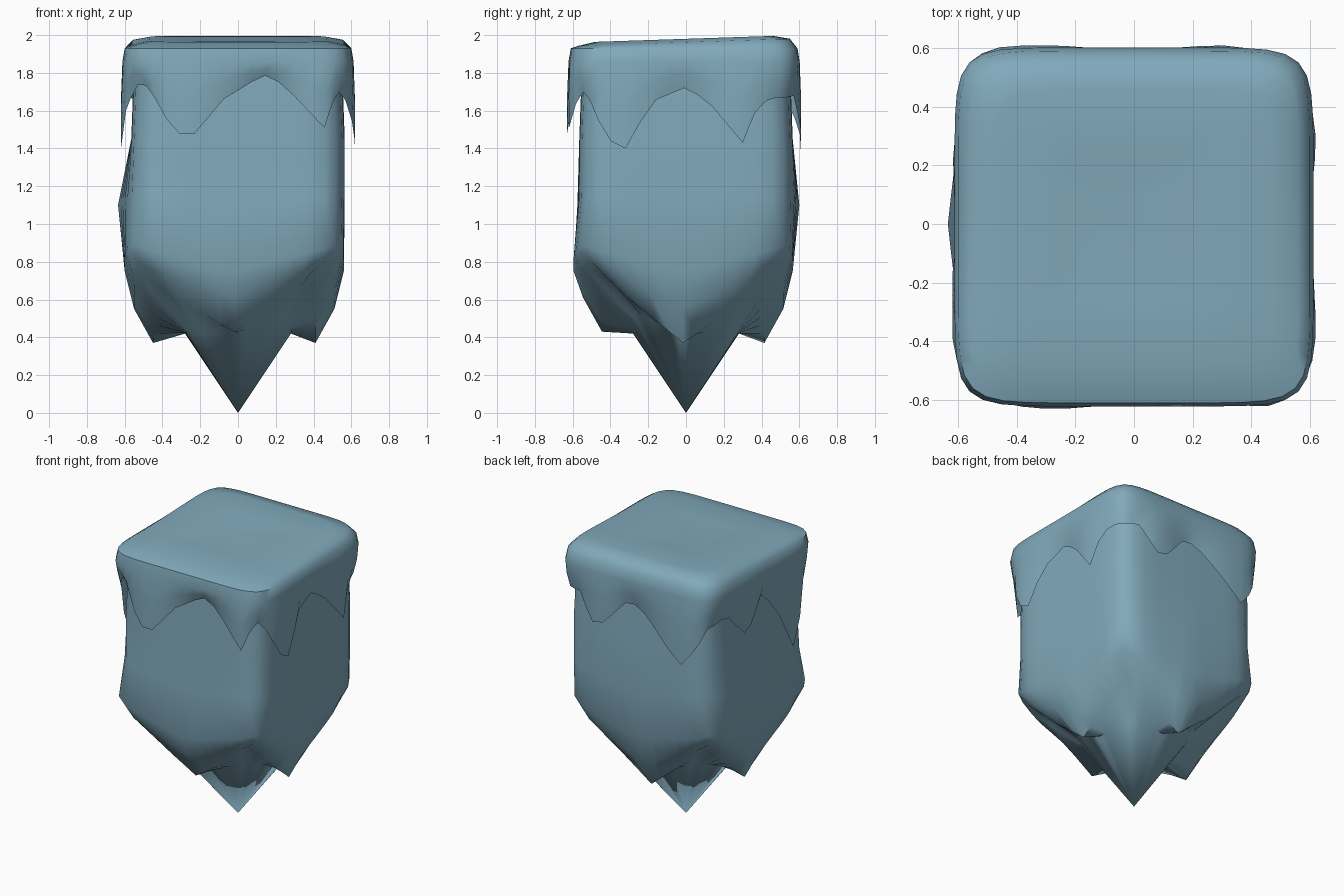
import bpy, bmesh
from mathutils import Vector

cube = bpy.data.objects.get("Cube")
if cube:
    bpy.data.objects.remove(cube, do_unlink=True)

ice = bpy.data.materials.new("ice blue")
ice.use_nodes = True
color = (0.22, 0.40, 0.50, 1)
ice.diffuse_color = color
ice.node_tree.nodes["Principled BSDF"].inputs["Base Color"].default_value = color

# Sides in order: front, left (+x), back, right (-x)
NORMALS = [Vector((0, -1)), Vector((1, 0)), Vector((0, 1)), Vector((-1, 0))]
TANGENTS = [Vector((1, 0)), Vector((0, 1)), Vector((-1, 0)), Vector((0, -1))]


def columns(per_side):
    """Side index and position along it (-1 to 1) for each column."""
    return [(s, -1 + 2 * i / per_side) for s in range(4) for i in range(per_side)]


def square_point(side, u, radius, z, power=8):
    """Point on a rounded square."""
    p = NORMALS[side] + TANGENTS[side] * u
    p *= radius / (1 + abs(u) ** power) ** (1 / power)
    return Vector((p.x, p.y, z))


def interp(points, t):
    for (a, za), (b, zb) in zip(points, points[1:]):
        if t <= b:
            return za + (zb - za) * (t - a) / (b - a)
    return points[-1][1]


def loft(name, rings, tip):
    """Skin a stack of closed rings and close the last one to a point."""
    bm = bmesh.new()
    rows = [[bm.verts.new(p) for p in ring] for ring in rings]
    n = len(rows[0])
    for a, b in zip(rows, rows[1:]):
        for i in range(n):
            j = (i + 1) % n
            bm.faces.new((a[i], a[j], b[j], b[i]))
    v = bm.verts.new(tip)
    for i in range(n):
        bm.faces.new((rows[-1][i], rows[-1][(i + 1) % n], v))
    bmesh.ops.recalc_face_normals(bm, faces=bm.faces)
    mesh = bpy.data.meshes.new(name)
    bm.to_mesh(mesh)
    bm.free()
    obj = bpy.data.objects.new(name, mesh)
    bpy.context.collection.objects.link(obj)
    mesh.materials.append(ice)
    bpy.ops.object.select_all(action='DESELECT')
    obj.select_set(True)
    bpy.context.view_layer.objects.active = obj
    bpy.ops.object.shade_smooth_by_angle(angle=1.0)


# Dripping cap: hem height along each side
HEMS = [
    [(-.6, 1.74), (-.5, 1.73), (-.32, 1.48), (-.23, 1.47), (-.08, 1.66),
     (.14, 1.79), (.25, 1.74), (.45, 1.51), (.55, 1.68), (.6, 1.7)],
    [(-.6, 1.7), (-.53, 1.66), (-.37, 1.43), (-.3, 1.40), (-.17, 1.65),
     (0, 1.72), (.12, 1.66), (.3, 1.43), (.38, 1.6), (.47, 1.67), (.6, 1.67)],
    [(-.6, 1.67), (-.45, 1.68), (-.27, 1.47), (-.05, 1.72), (.1, 1.65),
     (.37, 1.38), (.6, 1.65)],
    [(-.6, 1.65), (-.4, 1.7), (-.2, 1.5), (0, 1.7), (.1, 1.6),
     (.3, 1.22), (.45, 1.6), (.6, 1.74)],
]
cap_columns = columns(16)
hem = [interp(HEMS[s], u * .6) for s, u in cap_columns]
cap_rings = []
# the skirt hugs the block in the notches and stands off at the drips
for lift, notch, drip in ((0, .575, .045), (.5, .6, .02)):
    cap_rings.append([
        square_point(s, u, notch + drip * min(1, max(0, 1.74 - h) / .25),
                     h + (1.86 - h) * lift)
        for (s, u), h in zip(cap_columns, hem)])
for radius, z in ((.612, 1.86), (.60, 1.93), (.56, 1.962), (.47, 1.98), (.25, 1.975)):
    cap_rings.append([square_point(s, u, radius, z) for s, u in cap_columns])
# lean slightly forward, with a higher back rim
for level, row in enumerate(cap_rings):
    for p in row:
        if level > 3:
            p.z += .02 * p.y / .6
        p.y -= .01
loft("ice_cap", cap_rings, (-.1, .05, 1.962))

# Block body: radius, height mid-side, height at corners, at recessed corners
BODY = [
    (.55, 1.86, 1.86, 1.86),
    (.565, 1.45, 1.45, 1.45),
    (.565, 1.1, 1.15, 1.15),
    (.58, .75, .89, .89),
    (.53, .55, .79, .80),
    (.43, .37, .67, .72),
    (.28, .42, .43, .52),
]
BULGE = [.01, 0, .035, .07]
body_rings = []
for level, (radius, mid, corner, recess) in enumerate(BODY):
    ring = []
    for s, u in columns(12):
        # recessed corners are front-left and back-right
        toward_recess = (u > 0) == (s % 2 == 0)
        low = recess if toward_recess else corner
        r = radius + (BULGE[s] * (1 - abs(u)) if level == 2 else 0)
        p = square_point(s, u, r, mid + (low - mid) * abs(u))
        # lower block sits off centre, and its front point is higher
        if level in (3, 4, 5):
            p += Vector((-.02, -.015, 0))
        if s == 0 and level in (4, 5):
            p.z += .06 * (1 - abs(u))
        ring.append(p)
    body_rings.append(ring)
loft("ice_body", body_rings, (0, 0, 0))
